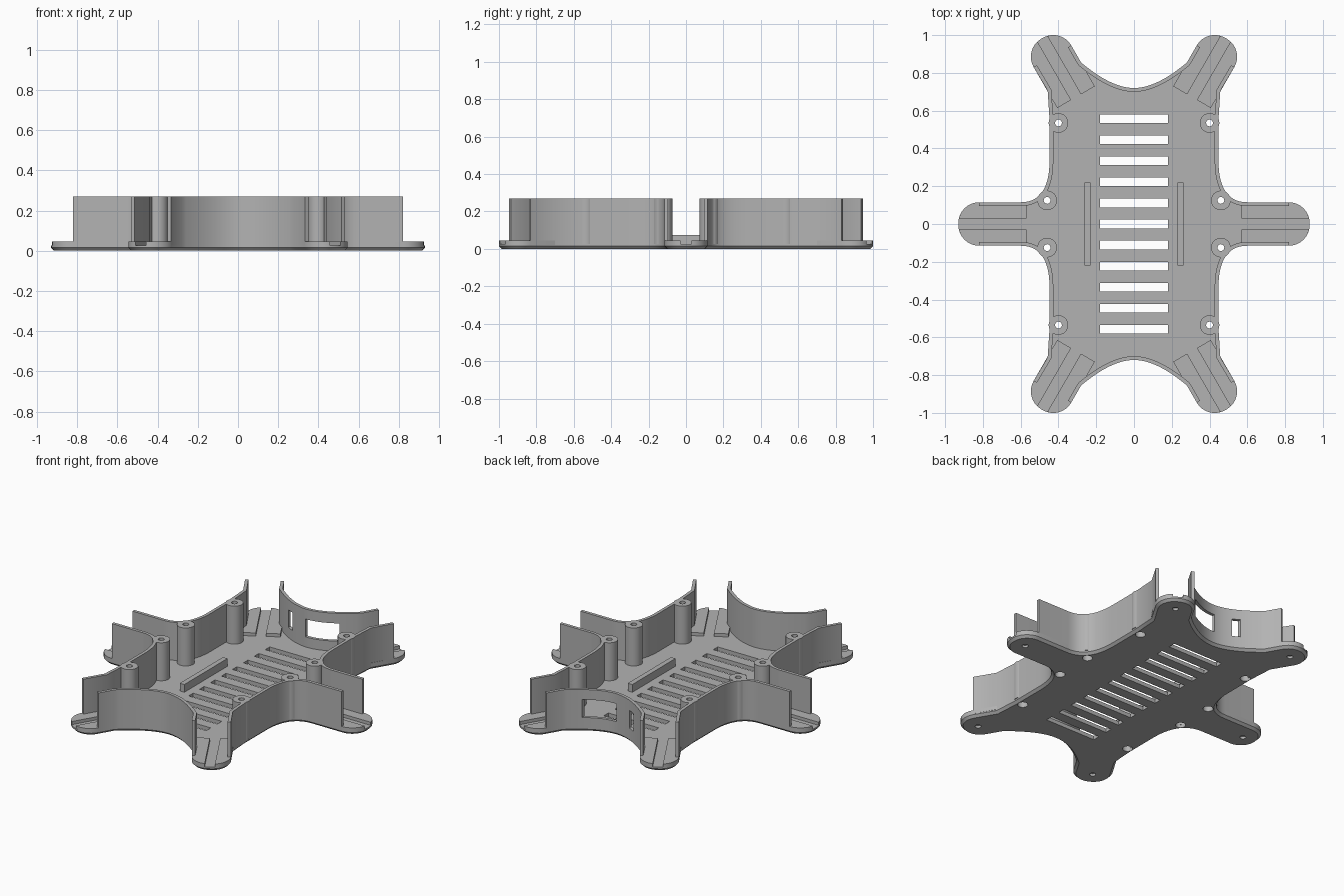
import bpy, bmesh, math
from mathutils import Vector

if "Cube" in bpy.data.objects:
    bpy.data.objects.remove(bpy.data.objects["Cube"])

grey = bpy.data.materials.new("plain_grey")
grey.use_nodes = True
grey.diffuse_color = (0.45, 0.45, 0.45, 1)
grey.node_tree.nodes["Principled BSDF"].inputs["Base Color"].default_value = (0.45, 0.45, 0.45, 1)

FLOOR, PAD, TOP = 0.025, 0.045, 0.27      # heights
HALF, ROUND, WALL = 0.115, 0.11, 0.02     # leg half width, tip radius, wall thickness
SIDE_TIP, DIAG_TIP, DIAG_SHIFT = 0.93, 1.095, -0.07
SIGNS = [(1, 1), (-1, 1), (-1, -1), (1, -1)]


def finish(name, bm):
    bmesh.ops.recalc_face_normals(bm, faces=bm.faces)
    mesh = bpy.data.meshes.new(name)
    bm.to_mesh(mesh)
    bm.free()
    mesh.materials.append(grey)
    obj = bpy.data.objects.new(name, mesh)
    bpy.context.collection.objects.link(obj)
    return obj


def add_stack(bm, layers):
    """Join equal outlines, each given as (points, z), into a closed solid."""
    rings = [[bm.verts.new((p[0], p[1], z)) for p in pts] for pts, z in layers]
    for low, high in zip(rings, rings[1:]):
        for i in range(len(low)):
            j = (i + 1) % len(low)
            bm.faces.new((low[i], low[j], high[j], high[i]))
    bm.faces.new(rings[0][::-1])
    bm.faces.new(rings[-1])


def solid(name, layers):
    bm = bmesh.new()
    add_stack(bm, layers)
    return finish(name, bm)


def rect(x0, x1, y0, y1):
    return [(x0, y0), (x1, y0), (x1, y1), (x0, y1)]


def arc(cx, cy, r, a0, a1, n=8):
    angles = [math.radians(a0 + (a1 - a0) * i / n) for i in range(n + 1)]
    return [(cx + r * math.cos(a), cy + r * math.sin(a)) for a in angles]


def bezier(a, b, c, n=14):
    return [tuple((1 - t) ** 2 * Vector(a) + 2 * t * (1 - t) * Vector(b) + t * t * Vector(c))
            for t in [i / n for i in range(n + 1)]]


def offset(pts, d, closed):
    """Shift a counter-clockwise path inward by d with mitred corners."""
    out, n = [], len(pts)
    for i, p in enumerate(pts):
        p = Vector(p)
        before = p - Vector(pts[i - 1]) if closed or i else None
        after = Vector(pts[(i + 1) % n]) - p if closed or i < n - 1 else None
        u, v = (before or after).normalized(), (after or before).normalized()
        nu, nv = Vector((-u.y, u.x)), Vector((-v.y, v.x))
        out.append(tuple(p + (nu + nv) * d / (1 + nu.dot(nv))))
    return out


def flip(pts, sx, sy):
    return [(x * sx, y * sy) for x, y in pts]


def diag(l, w):
    """Place a point of the diagonal leg: l along it from the tip, w towards the left."""
    a, p = DIAG_TIP + l, DIAG_SHIFT - w
    c, s = 0.5, math.sqrt(0.75)
    return (a * c + p * s, a * s - p * c)


def cut(obj, cutter):
    """Subtract the cutter and keep the finished mesh."""
    cutter.hide_render = True
    mod = obj.modifiers.new("cut", "BOOLEAN")
    mod.operation, mod.solver, mod.object = "DIFFERENCE", "EXACT", cutter
    graph = bpy.context.evaluated_depsgraph_get()
    mesh = bpy.data.meshes.new_from_object(obj.evaluated_get(graph))
    obj.modifiers.clear()
    obj.data = mesh
    bpy.data.objects.remove(cutter)


# Quarter outline: leg tip, flank, diagonal tip, end arch
tip = arc(-ROUND, HALF - ROUND, ROUND, 0, 90)
side_tip = [(SIDE_TIP + l, w) for l, w in tip]
flank = ([side_tip[-1]] + bezier((0.6, HALF), (0.45, HALF), (0.447, 0.33))
         + [(0.447, 0.55), (0.457, 0.705), diag(-ROUND, -HALF)])
diag_tip = [diag(l, -w) for l, w in tip[::-1]] + [diag(l, w) for l, w in tip]
half_arch = [diag_tip[-1]] + bezier((0.28, 0.855), (0.12, 0.72), (0, 0.72))
quarter = side_tip + flank[1:-1] + diag_tip + half_arch[1:]

outline = []
for k, (sx, sy) in enumerate(SIGNS):
    part = flip(quarter, sx, sy)
    outline += (part[::-1] if k % 2 else part)[:-1]

# Base plate with a bevelled underside
base = solid("base_plate", [(offset(outline, 0.015, True), 0), (outline, 0.015), (outline, FLOOR)])

# Slots, screw holes and blind leg holes
POSTS = [(x * sx, y * sy) for x, y in ((0.46, 0.125), (0.4, 0.535)) for sx, sy in SIGNS]
LEG_HOLES = [(s * (SIDE_TIP - 0.1), 0) for s in (1, -1)] + [
    (diag(-0.1, 0)[0] * sx, diag(-0.1, 0)[1] * sy) for sx, sy in SIGNS]
bm = bmesh.new()
for i in range(-5, 6):
    y = i * 0.1115
    add_stack(bm, [(rect(-0.18, 0.18, y - 0.023, y + 0.023), z) for z in (-0.1, 0.1)])
for x, y in POSTS:
    add_stack(bm, [(arc(x, y, 0.03, 0, 345, 23), z) for z in (-0.1, 0.1)])
for x, y in LEG_HOLES:
    add_stack(bm, [(arc(x, y, 0.018, 0, 345, 23), z) for z in (-0.1, 0.015)])
cut(base, finish("base_cutter", bm))

# Raised leg pads on both sides of a wire channel
pad = [(-0.36, 0.03), (-0.005, 0.03)] + [q for q in tip if q[1] > 0.035] + [(-0.36, HALF)]
for name, place, signs in (("side_leg_pad", lambda l, w: (SIDE_TIP + l, w), SIGNS[:2]),
                           ("diagonal_leg_pad", diag, SIGNS)):
    for sx, sy in signs:
        for m in (1, -1):
            shape = flip([place(l, w * m) for l, w in pad], sx, sy)
            solid(name, [(shape, FLOOR - 0.003), (shape, PAD)])

# Walls following the outline
def wall(name, path, sx, sy):
    shape = flip(path + offset(path, WALL, False)[::-1], sx, sy)
    return solid(name, [(shape, 0.02), (shape, TOP)])


for sx, sy in SIGNS:
    wall("side_wall", flank, sx, sy)
arch = half_arch + flip(half_arch[-2::-1], -1, 1)
wall("front_wall", arch, 1, -1)
back = wall("back_wall", arch, 1, 1)

# Port openings in the back wall
bm = bmesh.new()
for x0, x1 in ((-0.01, 0.19), (-0.165, -0.12)):
    add_stack(bm, [(rect(x0, x1, 0.6, 0.95), z) for z in (0.09, 0.205)])
cut(back, finish("port_cutter", bm))

# Hollow screw posts with a wider bore below
profile = [(0.03, FLOOR), (0.052, FLOOR), (0.052, TOP), (0.018, TOP), (0.018, 0.1), (0.03, 0.1)]
for x, y in POSTS:
    bm = bmesh.new()
    rings = [[bm.verts.new((*q, z)) for q in arc(x, y, r, 0, 345, 23)] for r, z in profile]
    for a, b in zip(rings, rings[1:] + rings[:1]):
        for i in range(len(a)):
            bm.faces.new((a[i - 1], a[i], b[i], b[i - 1]))
    finish("screw_post", bm)

# Battery rails
for s in (1, -1):
    solid("rail", [(rect(s * 0.245 - 0.016, s * 0.245 + 0.016, -0.22, 0.22), z) for z in (0.02, 0.075)])

# Smooth curves, sharp edges
for obj in bpy.context.collection.objects:
    obj.select_set(obj.type == "MESH")
    if obj.type == "MESH":
        bpy.context.view_layer.objects.active = obj
bpy.ops.object.shade_smooth_by_angle(angle=math.radians(30))
